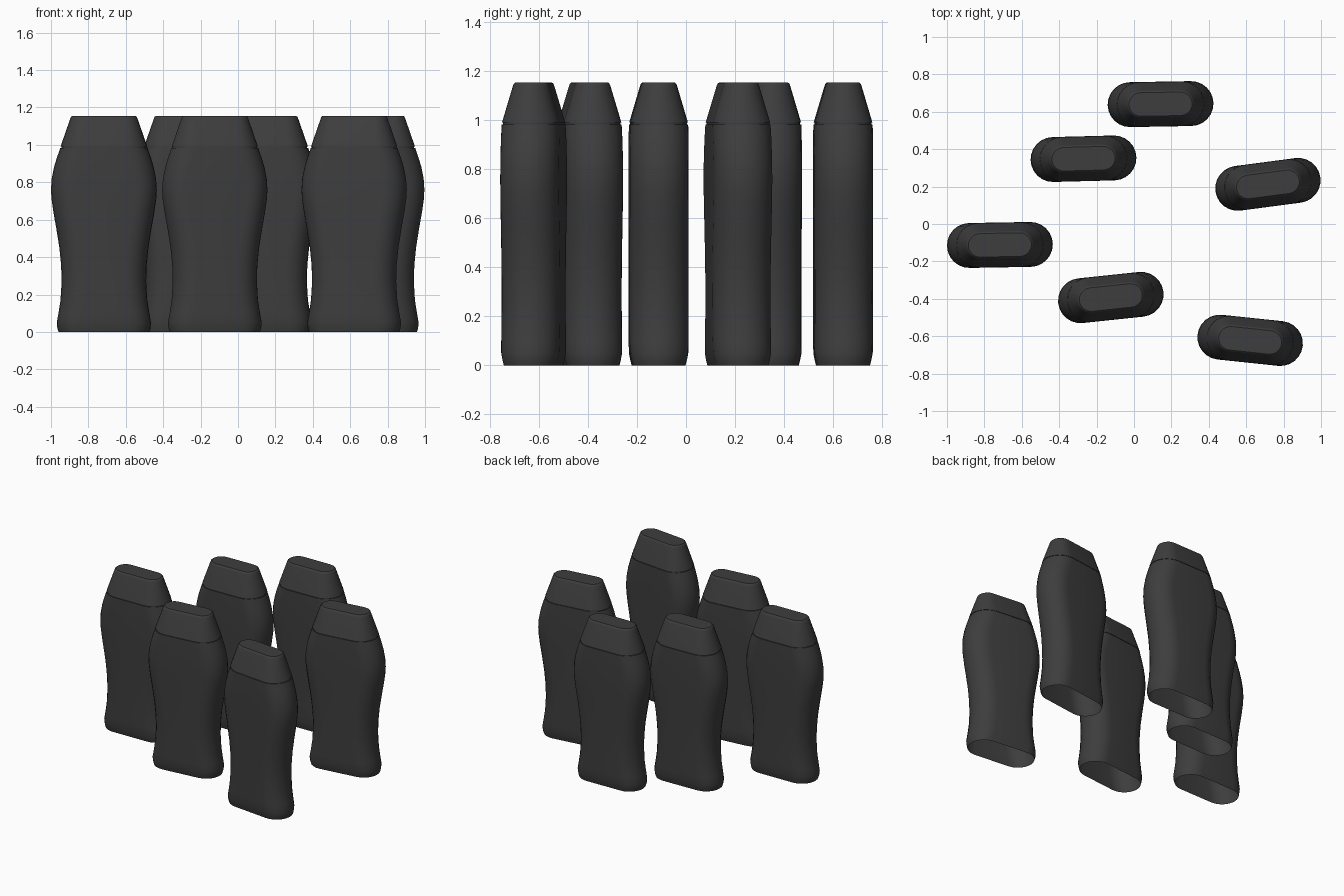
import bpy, bmesh
from math import sin, cos, pi, radians

cube = bpy.data.objects.get("Cube")
if cube:
    bpy.data.objects.remove(cube)

ARC = 12  # segments in each rounded end


def material(name, value):
    mat = bpy.data.materials.new(name)
    mat.use_nodes = True
    colour = (value, value, value, 1)
    mat.diffuse_color = colour
    bsdf = mat.node_tree.nodes["Principled BSDF"]
    bsdf.inputs["Base Color"].default_value = colour
    bsdf.inputs["Roughness"].default_value = 0.5
    return mat


def stadium(half_width, half_depth, z):
    """Outline with straight sides and round ends."""
    straight = half_width - half_depth
    points = []
    for side in (1, -1):
        for i in range(ARC + 1):
            a = -pi / 2 + pi * i / ARC
            points.append((side * (straight + half_depth * cos(a)),
                           side * half_depth * sin(a), z))
    return points


def loft(name, profile, mat, close_top):
    """Skin a stack of stadium rings given as (z, half width, half depth)."""
    bm = bmesh.new()
    rings = [[bm.verts.new(p) for p in stadium(w, d, z)] for z, w, d in profile]
    for low, high in zip(rings, rings[1:]):
        for i in range(len(low)):
            j = (i + 1) % len(low)
            bm.faces.new((low[i], low[j], high[j], high[i]))
    if close_top:
        bm.faces.new(rings[-1])
    mesh = bpy.data.meshes.new(name)
    bm.to_mesh(mesh)
    bm.free()
    mesh.materials.append(mat)
    mesh.shade_smooth()
    mesh.set_sharp_from_angle(angle=radians(35))
    return mesh


plastic = material("dark grey plastic", 0.047)

# Waisted body, open underneath, ending in a shallow neck groove
body = loft("bottle_body", [
    (0.0, 0.243, 0.108), (0.02, 0.249, 0.113), (0.05, 0.252, 0.119),
    (0.1, 0.243, 0.12), (0.17, 0.232, 0.12), (0.27, 0.226, 0.12),
    (0.36, 0.229, 0.12), (0.45, 0.238, 0.12), (0.55, 0.254, 0.12),
    (0.64, 0.270, 0.12), (0.71, 0.280, 0.12), (0.76, 0.283, 0.12),
    (0.82, 0.279, 0.12), (0.88, 0.267, 0.12), (0.93, 0.252, 0.12),
    (0.984, 0.233, 0.119), (0.984, 0.228, 0.114), (0.992, 0.228, 0.114),
], plastic, False)

# Tapered cap with a softened flat top
cap = loft("bottle_cap", [
    (0.991, 0.228, 0.114), (0.991, 0.232, 0.118), (1.14, 0.180, 0.074),
    (1.15, 0.176, 0.070), (1.155, 0.169, 0.063),
], plastic, True)

# Standing places: x, y, turn in degrees
places = {
    "left_front": (0.621, -0.622, -6),
    "middle_front": (-0.124, -0.393, 6),
    "right": (-0.717, -0.112, 1),
    "left": (0.716, 0.212, 7.5),
    "middle_back": (-0.27, 0.349, 1.5),
    "back": (0.142, 0.641, 1),
}
for place, (x, y, turn) in places.items():
    for mesh in (body, cap):
        obj = bpy.data.objects.new(f"{mesh.name}_{place}", mesh)
        obj.location = (x, y, 0)
        obj.rotation_euler.z = radians(turn)
        bpy.context.collection.objects.link(obj)
